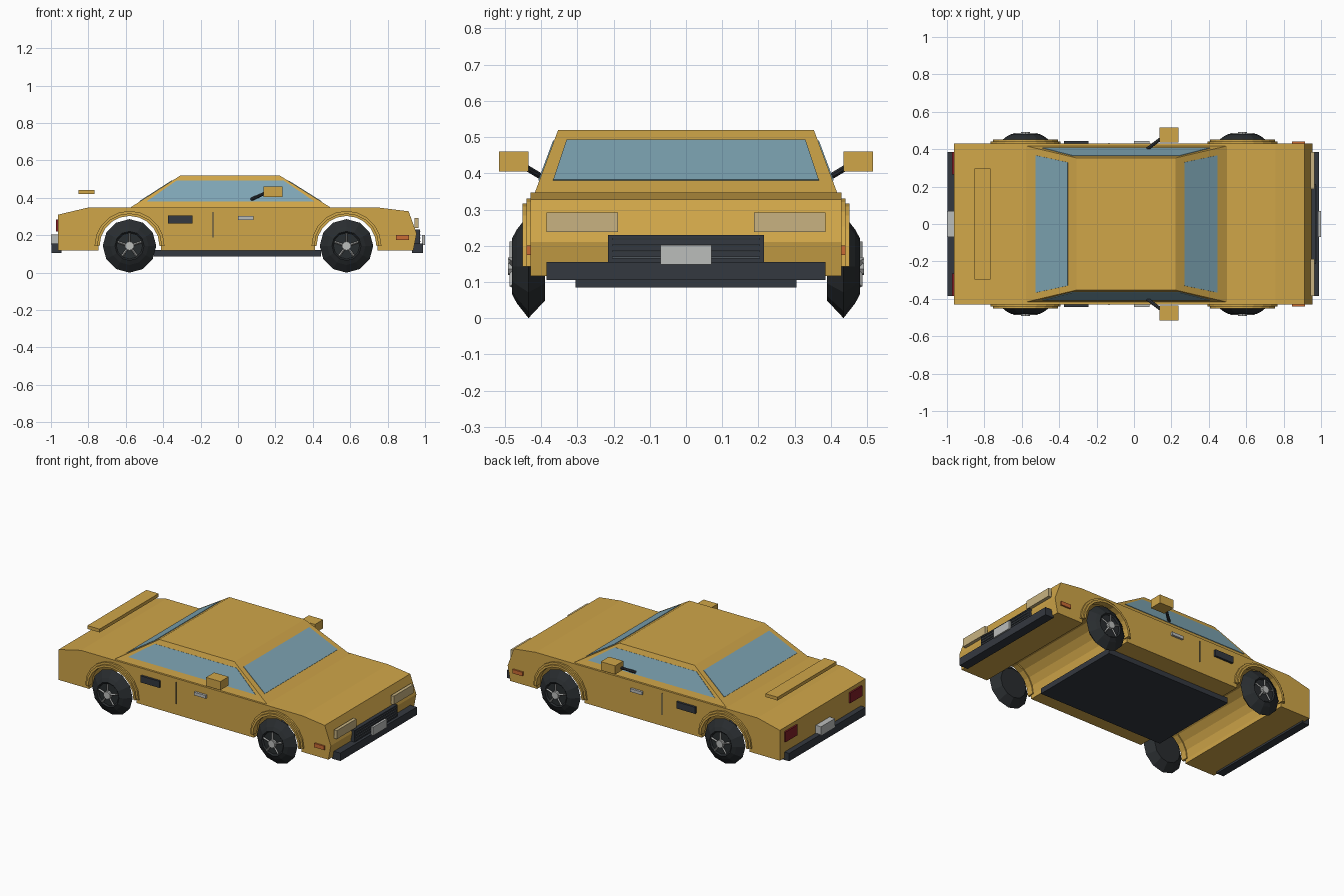
import bpy, bmesh
from math import sin, cos, pi
from mathutils import Vector, Matrix

if "Cube" in bpy.data.objects:
    bpy.data.objects.remove(bpy.data.objects["Cube"])


def material(name, *rgb):
    m = bpy.data.materials.new(name)
    m.use_nodes = True
    color = (*rgb, 1)
    m.diffuse_color = color
    m.node_tree.nodes["Principled BSDF"].inputs["Base Color"].default_value = color
    return m


PAINT = material("gold paint", 0.63, 0.38, 0.066)
GLASS = material("blue glass", 0.21, 0.38, 0.46)
TRIM = material("dark trim", 0.034, 0.04, 0.05)
SLAT = material("slat grey", 0.08, 0.095, 0.11)
TYRE = material("tyre rubber", 0.022, 0.026, 0.029)
SILVER = material("silver", 0.5, 0.51, 0.5)
LAMP = material("cream lamp", 0.58, 0.45, 0.22)
RED = material("red lamp", 0.22, 0.013, 0.02)
ORANGE = material("orange marker", 0.6, 0.15, 0.035)

AXLE_X, AXLE_Z = 0.58, 0.143
HALF_W = 0.43


def finish(name, bm, mat):
    bmesh.ops.recalc_face_normals(bm, faces=bm.faces)
    mesh = bpy.data.meshes.new(name)
    bm.to_mesh(mesh)
    bm.free()
    mesh.materials.append(mat)
    ob = bpy.data.objects.new(name, mesh)
    bpy.context.collection.objects.link(ob)
    return ob


def box(name, mat, xs, ys, zs):
    bm = bmesh.new()
    bmesh.ops.create_cube(bm, size=1)
    for v in bm.verts:
        v.co = [a[0] + (c + 0.5) * (a[1] - a[0]) for a, c in zip((xs, ys, zs), v.co)]
    return finish(name, bm, mat)


def side_boxes(name, mat, xs, ys, zs):
    # the same box on both sides of the car
    box("left_" + name, mat, xs, ys, zs)
    box("right_" + name, mat, xs, (-ys[1], -ys[0]), zs)


def prism(name, mat, outline, y0, y1):
    # extrude an x-z outline along y
    bm = bmesh.new()
    face = bm.faces.new([bm.verts.new((x, y0, z)) for x, z in outline])
    new = bmesh.ops.extrude_face_region(bm, geom=[face])["geom"]
    bmesh.ops.translate(bm, vec=(0, y1 - y0, 0),
                        verts=[g for g in new if isinstance(g, bmesh.types.BMVert)])
    return finish(name, bm, mat)


def rod(bm, a, b, r, sides=8):
    a, b = Vector(a), Vector(b)
    turn = (b - a).to_track_quat('Z', 'Y').to_matrix().to_4x4()
    bmesh.ops.create_cone(bm, cap_ends=True, segments=sides, radius1=r, radius2=r,
                          depth=(b - a).length,
                          matrix=Matrix.Translation((a + b) / 2) @ turn)


def arc(cx, r, start, end, n=10):
    steps = [start + (end - start) * i / n for i in range(n + 1)]
    return [(cx + r * cos(t), AXLE_Z + r * sin(t)) for t in steps]


# Lower body with open wheel tunnels
SILL = 0.117
outline = [(-0.962, SILL), (-0.962, 0.31), (-0.805, 0.347), (0.757, 0.347),
           (0.912, 0.328), (0.955, 0.21), (0.937, SILL)]
for cx in (AXLE_X, -AXLE_X):
    outline += [(cx + 0.167, SILL), *arc(cx, 0.167, 0, pi), (cx - 0.167, SILL)]
prism("body", PAINT, outline, -HALF_W, HALF_W)
box("floor_pan", TRIM, (-0.45, 0.445), (-0.305, 0.305), (0.085, 0.12))

# Cabin: tapered block
low = [Vector((x, y, 0.345)) for x, y in
       ((-0.58, -0.418), (0.5, -0.418), (0.5, 0.418), (-0.58, 0.418))]
top = [Vector((x, y, 0.52)) for x, y in
       ((-0.307, -0.353), (0.222, -0.353), (0.222, 0.353), (-0.307, 0.353))]
bm = bmesh.new()
lv, tv = ([bm.verts.new(p) for p in ring] for ring in (low, top))
bm.faces.new(lv)
bm.faces.new(tv)
for i in range(4):
    j = (i + 1) % 4
    bm.faces.new((lv[i], lv[j], tv[j], tv[i]))
finish("cabin", bm, PAINT)

# Window plates, one on each sloping cabin face
for i, name in enumerate(("right_window", "windscreen", "left_window", "rear_window")):
    j = (i + 1) % 4
    out = (low[j] - low[i]).cross(top[i] - low[i]).normalized() * 0.003
    margin = 0.038 if i % 2 == 0 else 0.047
    bm = bmesh.new()
    corners = []
    for u, v in ((margin, 0.2), (1 - margin, 0.2), (1 - margin, 0.83), (margin, 0.83)):
        p = low[i].lerp(low[j], u).lerp(top[i].lerp(top[j], u), v)
        corners.append(bm.verts.new(p + out))
    face = bm.faces.new(corners)
    new = bmesh.ops.extrude_face_region(bm, geom=[face])["geom"]
    bmesh.ops.translate(bm, vec=-2 * out,
                        verts=[g for g in new if isinstance(g, bmesh.types.BMVert)])
    finish(name, bm, GLASS)

# Wheels and arch flares
TYRE_PROFILE = [(0.39, 0.095), (0.435, 0.143), (0.467, 0.102), (0.48, 0.078), (0.472, 0.07)]
SIDES = 12
for end, cx in (("front", AXLE_X), ("rear", -AXLE_X)):
    for side, s in (("left", 1), ("right", -1)):
        tag = end + "_" + side
        # Tyre: lathed profile with closed ends
        bm = bmesh.new()
        rings = []
        for y, r in TYRE_PROFILE:
            rings.append([bm.verts.new((cx + r * sin(2 * pi * k / SIDES), s * y,
                                        AXLE_Z + r * cos(2 * pi * k / SIDES)))
                          for k in range(SIDES)])
        for a, b in zip(rings, rings[1:]):
            for k in range(SIDES):
                n = (k + 1) % SIDES
                bm.faces.new((a[k], a[n], b[n], b[k]))
        bm.faces.new(rings[0])
        bm.faces.new(rings[-1])
        finish(tag + "_tyre", bm, TYRE)
        # Hub and five spokes
        bm = bmesh.new()
        rod(bm, (cx, s * 0.465, AXLE_Z), (cx, s * 0.492, AXLE_Z), 0.024, 10)
        for k in range(5):
            t = pi / 2 + 2 * pi * k / 5
            d = Vector((cos(t), 0, sin(t)))
            c = Vector((cx, s * 0.481, AXLE_Z))
            rod(bm, c + d * 0.015, c + d * 0.068, 0.006, 4)
        finish(tag + "_spokes", bm, SILVER)
        # Stepped arch flare
        for label, r0, r1, y in (("flare", 0.16, 0.187, 0.441), ("flare_lip", 0.16, 0.174, 0.452)):
            ring = arc(cx, r1, 0, pi) + arc(cx, r0, pi, 0)
            prism(tag + "_" + label, PAINT, ring, s * 0.41, s * y)

# Bumpers and number plates
box("front_bumper", TRIM, (0.93, 0.99), (-0.385, 0.385), (0.105, 0.155))
box("rear_bumper", TRIM, (-0.996, -0.945), (-0.385, 0.385), (0.105, 0.155))
box("front_plate", SILVER, (0.985, 1.0), (-0.07, 0.07), (0.148, 0.202))
box("rear_plate", SILVER, (-1.0, -0.962), (-0.07, 0.07), (0.15, 0.205))

# Grille with slats
box("grille", TRIM, (0.94, 0.972), (-0.215, 0.215), (0.15, 0.23))
for k in range(4):
    z = 0.165 + 0.017 * k
    box("grille_slat", SLAT, (0.97, 0.977), (-0.205, 0.205), (z, z + 0.005))

# Lamps
side_boxes("headlamp", LAMP, (0.945, 0.966), (0.188, 0.385), (0.238, 0.292))
side_boxes("tail_lamp", RED, (-0.972, -0.955), (0.265, 0.385), (0.22, 0.285))
side_boxes("side_marker", ORANGE, (0.845, 0.915), (0.42, 0.44), (0.175, 0.2))

# Door details
side_boxes("vent", TRIM, (-0.375, -0.243), (0.42, 0.444), (0.263, 0.305))
side_boxes("door_gap", TRIM, (-0.137, -0.132), (0.42, 0.433), (0.187, 0.325))
side_boxes("door_handle", SILVER, (0.0, 0.083), (0.42, 0.444), (0.282, 0.302))

# Mirrors on short stalks
side_boxes("mirror", PAINT, (0.137, 0.238), (0.435, 0.517), (0.405, 0.46))
for side, s in (("left", 1), ("right", -1)):
    bm = bmesh.new()
    rod(bm, (0.072, s * 0.402, 0.392), (0.155, s * 0.465, 0.43), 0.009)
    finish(side + "_mirror_stalk", bm, TRIM)

# Tail wing
box("tail_wing", PAINT, (-0.853, -0.767), (-0.297, 0.297), (0.42, 0.441))
